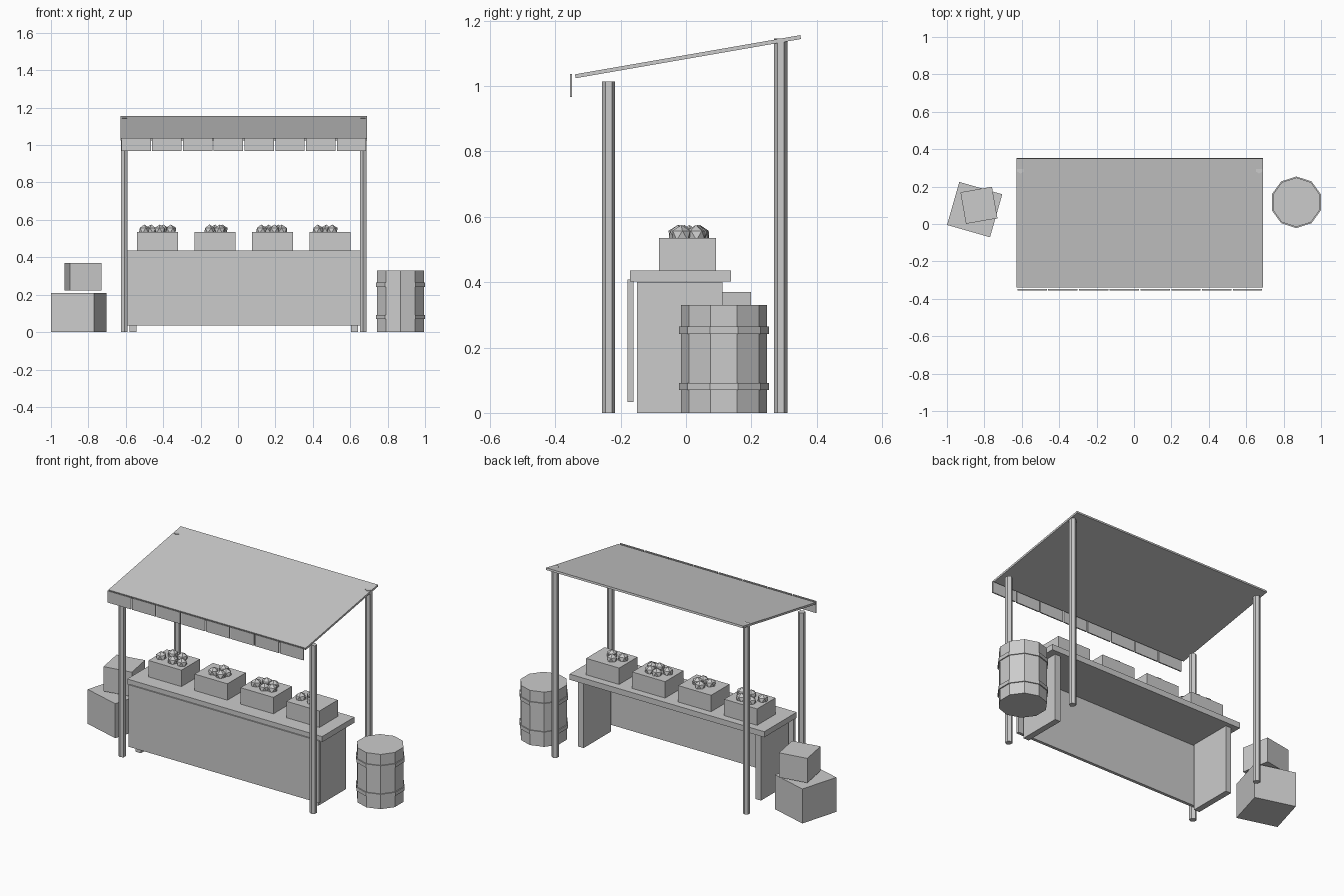
import bpy, math

if "Cube" in bpy.data.objects:
    bpy.data.objects.remove(bpy.data.objects["Cube"])

CX = 0.031  # stall centre line


def box(name, centre, size, rot=(0, 0, 0)):
    bpy.ops.mesh.primitive_cube_add(size=1, location=centre, rotation=rot)
    o = bpy.context.object
    o.name = name
    o.scale = size
    return o


def cyl(name, x, y, z0, z1, r, sides):
    bpy.ops.mesh.primitive_cylinder_add(vertices=sides, radius=r, depth=z1 - z0,
                                        location=(x, y, (z0 + z1) / 2))
    bpy.context.object.name = name


# Sloping roof sheet
box("roof", (CX, 0.006, 1.09), (1.316, 0.70, 0.012), (math.atan2(0.12, 0.69), 0, 0))

# Hanging valance flaps along the front edge
for i in range(8):
    box(f"valance_flap_{i}", (CX + (i - 3.5) * 0.1645, -0.352, 1.002), (0.157, 0.007, 0.07))

# Hexagonal poles and counter sides, mirrored about the centre line
for s, side in ((-1, "left"), (1, "right")):
    cyl(f"front_pole_{side}", CX + s * 0.638, -0.237, 0, 1.014, 0.02, 6)
    cyl(f"back_pole_{side}", CX + s * 0.638, 0.29, 0, 1.146, 0.02, 6)
    box(f"counter_side_{side}", (CX + s * 0.592, -0.019, 0.2), (0.036, 0.262, 0.4))

# Counter top and front panel
box("counter_top", (CX, -0.017, 0.419), (1.3, 0.309, 0.034))
box("counter_front", (CX, -0.17, 0.221), (1.27, 0.018, 0.374))

# Goods crates with faceted fruit (offsets from each crate centre)
fruit = [
    [(-.072, -.02), (-.035, .038), (.07, -.026), (.012, -.03), (.03, .035)],
    [(-.03, -.02), (0, .036), (.038, .005), (.025, -.03)],
    [(-.06, -.01), (-.02, .036), (.03, .03), (.05, -.015), (.01, -.03)],
    [(-.065, -.015), (-.02, .025), (.012, -.02)],
]
for i, spots in enumerate(fruit):
    x = CX + (i - 1.5) * 0.307
    box(f"goods_crate_{i}", (x, 0.005, 0.485), (0.22, 0.175, 0.1))
    for j, (dx, dy) in enumerate(spots):
        bpy.ops.mesh.primitive_ico_sphere_add(subdivisions=1, radius=0.032,
                                              location=(x + dx, 0.005 + dy, 0.543),
                                              rotation=(0, 0, j * 0.7))
        bpy.context.object.name = f"fruit_{i}_{j}"

# Ten-sided barrel with two hoops
cyl("barrel", 0.868, 0.116, 0, 0.33, 0.132, 10)
for n, z in (("lower", 0.081), ("upper", 0.253)):
    cyl(f"barrel_hoop_{n}", 0.868, 0.116, z - 0.011, z + 0.011, 0.138, 10)

# Stacked boxes beside the stall
box("large_box", (-0.852, 0.077, 0.104), (0.239, 0.239, 0.208), (0, 0, math.radians(-16)))
box("small_box", (-0.829, 0.1, 0.296), (0.171, 0.171, 0.148), (0, 0, math.radians(10)))
